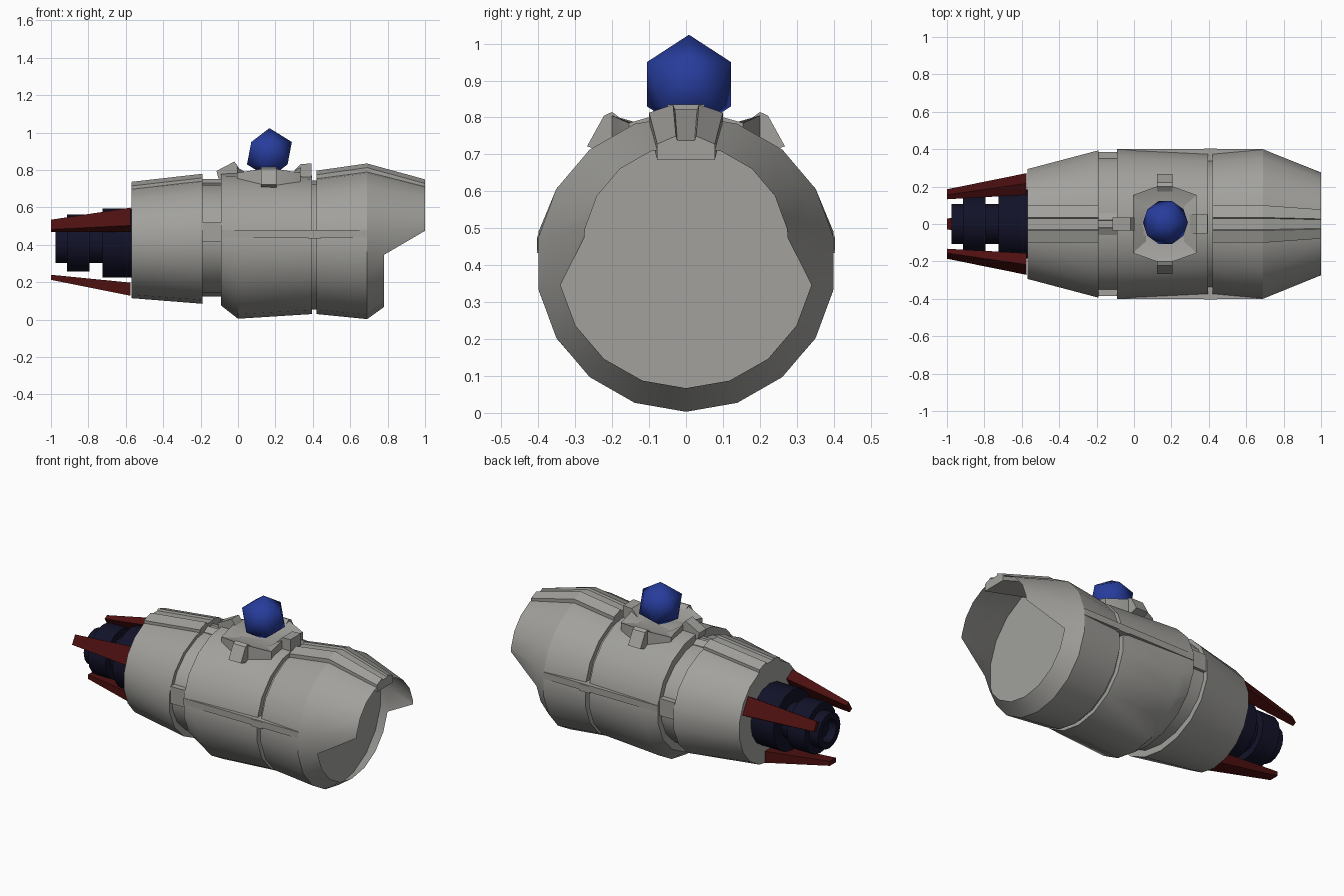
import bpy, bmesh, math
from mathutils import Matrix

if "Cube" in bpy.data.objects:
    bpy.data.objects.remove(bpy.data.objects["Cube"])

def material(name, rgb):
    m = bpy.data.materials.new(name)
    m.diffuse_color = (*rgb, 1)
    m.use_nodes = True
    m.node_tree.nodes["Principled BSDF"].inputs["Base Color"].default_value = m.diffuse_color
    return m

GREY = material("hull grey", (0.36, 0.355, 0.335))
BLUE = material("dome blue", (0.02, 0.045, 0.33))
RED = material("fin dark red", (0.075, 0.005, 0.005))
NAVY = material("engine navy", (0.006, 0.006, 0.022))
SIDES = 18

def finish(name, bm, mat, angle=30, normals=True):
    if normals:
        bmesh.ops.recalc_face_normals(bm, faces=bm.faces)
    me = bpy.data.meshes.new(name)
    bm.to_mesh(me)
    bm.free()
    me.materials.append(mat)
    ob = bpy.data.objects.new(name, me)
    bpy.context.collection.objects.link(ob)
    bpy.ops.object.select_all(action='DESELECT')
    ob.select_set(True)
    bpy.context.view_layer.objects.active = ob
    bpy.ops.object.shade_smooth_by_angle(angle=math.radians(angle))
    return ob

def loft(name, sections, mat, angle=30, caps=True):
    """Skin closed cross-sections one after another."""
    bm = bmesh.new()
    rows = [[bm.verts.new(p) for p in s] for s in sections]
    n = len(rows[0])
    for a, b in zip(rows, rows[1:]):
        for i in range(n):
            j = (i + 1) % n
            bm.faces.new((a[i], a[j], b[j], b[i]))
    if caps:
        bm.faces.new(rows[0])
        bm.faces.new(rows[-1])
    return finish(name, bm, mat, angle)

def ring(x, cz, ry, rz, n=SIDES):
    """Cross-section starting at the lowest point."""
    return [(x, ry * math.sin(2 * math.pi * i / n),
             cz - rz * math.cos(2 * math.pi * i / n)) for i in range(n)]

def box(name, lo, hi, mat):
    sec = lambda x: [(x, lo[1], lo[2]), (x, hi[1], lo[2]),
                     (x, hi[1], hi[2]), (x, lo[1], hi[2])]
    return loft(name, [sec(lo[0]), sec(hi[0])], mat)

# Hull: rear, middle and front sections separated by grooves, closed bulkhead in front
loft("hull", [ring(*r) for r in (
    (-0.57, 0.415, 0.298, 0.30), (-0.19, 0.42, 0.40, 0.335),
    (-0.19, 0.43, 0.372, 0.305), (-0.09, 0.43, 0.372, 0.305),
    (-0.09, 0.43, 0.405, 0.355), (0.0, 0.397, 0.404, 0.392),
    (0.395, 0.40, 0.385, 0.37), (0.395, 0.40, 0.35, 0.345),
    (0.42, 0.40, 0.35, 0.345), (0.42, 0.40, 0.385, 0.37),
    (0.69, 0.405, 0.406, 0.402))], GREY)

# Nose: open thin shell, short below and drawn out into a hood above
bm = bmesh.new()
base = ring(0.69, 0.405, 0.406, 0.402)
tip = ring(1.0, 0.45, 0.278, 0.275)
tip[4], tip[14] = (1.0, 0.275, 0.475), (1.0, -0.275, 0.475)
lip = ring(0.78, 0.405, 0.345, 0.338)
for i in range(5, 14):
    lip[i] = tuple(a + (b - a) * 0.29 for a, b in zip(base[i], tip[i]))
rows = [[bm.verts.new(p) for p in s] for s in (base, lip)]
hood = {i: bm.verts.new(tip[i]) for i in range(4, 15)}
for i in range(SIDES):
    j = (i + 1) % SIDES
    bm.faces.new((rows[0][j], rows[0][i], rows[1][i], rows[1][j]))
    if 4 <= i < 14:
        bm.faces.new((rows[1][j], rows[1][i], hood[i], hood[j]))
for f in bm.faces:
    f.normal_update()
c = sum((f.normal.y * f.calc_center_median().y for f in bm.faces))
if c < 0:
    bmesh.ops.reverse_faces(bm, faces=bm.faces)
finish("nose_hood", bm, GREY, 30, normals=False)

# Spine: a pair of rails with a lower centre strip, on front and rear sections
def spine(name, stations):
    secs = []
    for x, z, k in stations:
        half = [(0.035, z), (0.1, z - 0.022), (0.1, z - 0.065)]
        pts = [(0.03, z - 0.012)] + half
        secs.append([(x, y * k, h) for y, h in pts] +
                    [(x, -y * k, h) for y, h in reversed(pts)])
    loft(name, secs, GREY, 20)

spine("front_spine", [(0.42, 0.797, 1), (0.69, 0.835, 1), (1.0, 0.75, 0.78)])
spine("rear_spine", [(-0.57, 0.737, 1), (-0.19, 0.78, 1)])
spine("groove_spine", [(-0.19, 0.752, 0.6), (-0.09, 0.752, 0.6)])

# Side rails, their groove blocks and latches
for s, side in ((-1, "right"), (1, "left")):
    def side_box(name, x0, x1, z0, z1, y):
        ys = sorted((s * 0.33, s * y))
        box(f"{side}_{name}", (x0, ys[0], z0), (x1, ys[1], z1), GREY)
    side_box("rail", -0.09, 0.69, 0.44, 0.48, 0.402)
    side_box("groove_block", -0.19, -0.09, 0.415, 0.52, 0.385)
    side_box("latch", 0.375, 0.445, 0.433, 0.475, 0.404)

# Dome cradle: octagonal bowl that flares up around the dome
CX = 0.165
outer = [(-0.17, 0.155, 0.785), (-0.045, 0.2, 0.805), (0.045, 0.2, 0.805),
         (0.17, 0.155, 0.785), (0.17, 0.05, 0.815)]
outer += [(x, -y, z) for x, y, z in reversed(outer)]
outer.insert(len(outer), (-0.17, -0.05, 0.815))
outer.append((-0.17, 0.05, 0.815))
skirt = [(CX + x, y, 0.70) for x, y, z in outer]
brim = [(CX + x, y, z) for x, y, z in outer]
bowl = [(CX + x * 0.6, y * 0.6, 0.775) for x, y, z in outer]
loft("dome_cradle", [skirt, brim, bowl], GREY, 20)

# Cradle legs: sloping clamps on all four sides
def leg(name, profile, w, along_x):
    secs = []
    for t in (-w, w):
        secs.append([(CX + r, t, z) if along_x else (CX + t, r, z) for r, z in profile])
    loft(name, secs, GREY, 20)

for s, side in ((-1, "right"), (1, "left")):
    leg(f"{side}_cradle_leg", [(s * r, z) for r, z in (
        (0.16, 0.785), (0.2, 0.815), (0.222, 0.805), (0.268, 0.722), (0.2, 0.70))], 0.042, False)
leg("rear_cradle_leg", [(-0.15, 0.785), (-0.165, 0.82), (-0.185, 0.845),
                        (-0.28, 0.795), (-0.27, 0.755), (-0.15, 0.74)], 0.035, True)
leg("front_cradle_leg", [(0.13, 0.79), (0.17, 0.832), (0.228, 0.835),
                         (0.228, 0.75), (0.13, 0.75)], 0.05, True)

# Dome
bm = bmesh.new()
bmesh.ops.create_icosphere(bm, subdivisions=1, radius=0.134,
                           matrix=Matrix.Translation((0.168, 0.008, 0.89)))
finish("dome", bm, BLUE, 60)

# Engine: stepped cylinder with a recessed nozzle
loft("engine", [ring(x, 0.41, r, r, 16) for x, r in (
    (-0.56, 0.185), (-0.725, 0.185), (-0.725, 0.107), (-0.795, 0.107),
    (-0.795, 0.152), (-0.915, 0.152), (-0.915, 0.108), (-0.975, 0.108),
    (-0.975, 0.07), (-0.93, 0.06))], NAVY)

# Three tapered fins around the engine
for k, name in enumerate(("lower_fin", "left_fin", "right_fin")):
    a = math.radians(-90 + 120 * k)
    secs = []
    for x, r0, r1, w in ((-0.575, 0.212, 0.282, 0.055), (-1.0, 0.17, 0.197, 0.03)):
        secs.append([(x, r * math.cos(a) - t * math.sin(a),
                      0.41 + r * math.sin(a) + t * math.cos(a))
                     for r, t in ((r0, -w), (r1, -w), (r1, w), (r0, w))])
    loft(name, secs, RED)
